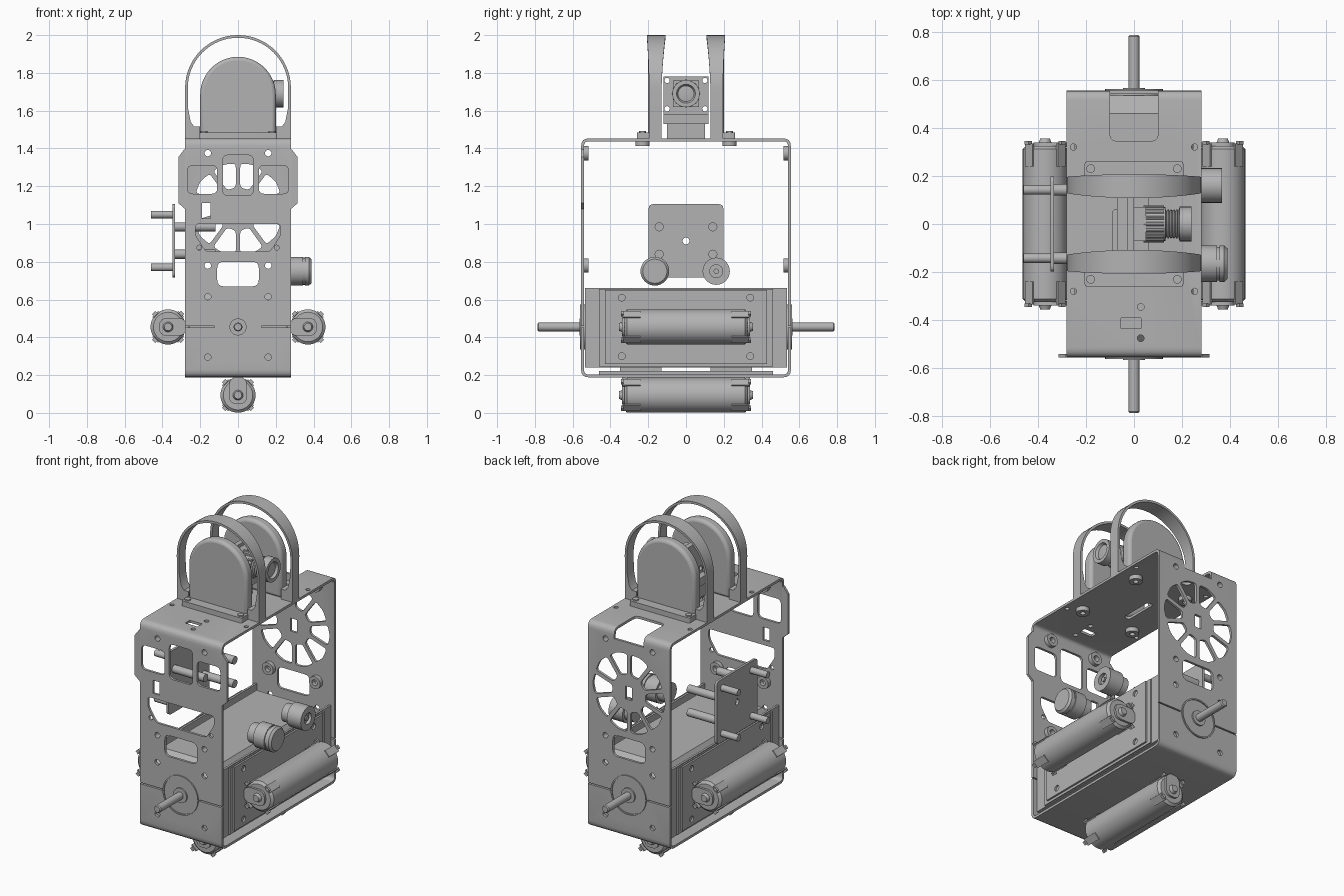
import bpy, bmesh
from math import sin, cos, pi, radians
from mathutils import Vector, Matrix

old = bpy.data.objects.get("Cube")
if old:
    bpy.data.objects.remove(old, do_unlink=True)

grey = bpy.data.materials.new("plain_grey")
grey.use_nodes = True
grey.diffuse_color = (0.45, 0.45, 0.45, 1)
grey.node_tree.nodes["Principled BSDF"].inputs["Base Color"].default_value = grey.diffuse_color
AXES = {"x": Vector((1, 0, 0)), "y": Vector((0, 1, 0)), "z": Vector((0, 0, 1))}


def finish(name, bm):
    bmesh.ops.remove_doubles(bm, verts=bm.verts, dist=1e-5)
    bmesh.ops.recalc_face_normals(bm, faces=bm.faces)
    mesh = bpy.data.meshes.new(name)
    bm.to_mesh(mesh)
    bm.free()
    mesh.materials.append(grey)
    ob = bpy.data.objects.new(name, mesh)
    bpy.context.collection.objects.link(ob)
    return ob


def rounded(pts, r=0.02, n=4):
    """Round every corner of a polygon."""
    out = []
    for i, p in enumerate(pts):
        p, a, b = Vector(p), Vector(pts[i - 1]), Vector(pts[(i + 1) % len(pts)])
        s = p + (a - p).normalized() * min(r, (a - p).length * 0.45)
        e = p + (b - p).normalized() * min(r, (b - p).length * 0.45)
        for k in range(n + 1):
            t = k / n
            out.append(tuple(s * (1 - t) ** 2 + p * 2 * t * (1 - t) + e * t * t))
    return out


def rect(u0, u1, v0, v1):
    return [(u0, v0), (u1, v0), (u1, v1), (u0, v1)]


def circle(u, v, r, n=16):
    return [(u + r * cos(2 * pi * i / n), v + r * sin(2 * pi * i / n)) for i in range(n)]


def add_prism(bm, pts, axis, a, b):
    def place(p, h):
        return {"x": (h, *p), "y": (p[0], h, p[1]), "z": (*p, h)}[axis]
    lo = [bm.verts.new(place(p, a)) for p in pts]
    hi = [bm.verts.new(place(p, b)) for p in pts]
    bm.faces.new(lo)
    bm.faces.new(hi)
    for i in range(len(pts)):
        j = (i + 1) % len(pts)
        bm.faces.new((lo[i], lo[j], hi[j], hi[i]))


def prism(name, pts, axis, a, b):
    bm = bmesh.new()
    add_prism(bm, pts, axis, a, b)
    return finish(name, bm)


def box(name, x0, x1, y0, y1, z0, z1):
    return prism(name, rect(x0, x1, y0, y1), "z", z0, z1)


def lathe(name, profile, loc, axis, n=32):
    """Spin (radius, distance) points about an axis."""
    bm = bmesh.new()
    rot = AXES["z"].rotation_difference(AXES[axis]).to_matrix()
    rings = [[bm.verts.new(Vector(loc) + rot @ Vector((r * cos(2 * pi * k / n), r * sin(2 * pi * k / n), h)))
              for r, h in profile] for k in range(n)]
    for k in range(n):
        p, q = rings[k], rings[(k + 1) % n]
        for i in range(len(profile) - 1):
            bm.faces.new((p[i], q[i], q[i + 1], p[i + 1]))
    return finish(name, bm)


def rod(name, loc, axis, r, h, n=32):
    return lathe(name, [(0, 0), (r, 0), (r, h), (0, h)], loc, axis, n)


def ring(name, loc, axis, ro, ri, h):
    return lathe(name, [(ri, 0), (ro, 0), (ro, h), (ri, h), (ri, 0)], loc, axis, 24)


def cut(ob, holes):
    """Cut prisms (points, axis, from, to) out of an object."""
    bm = bmesh.new()
    for h in holes:
        add_prism(bm, *h)
    cutter = finish("cutter", bm)
    cutter.hide_render = True
    mod = ob.modifiers.new("cut", "BOOLEAN")
    mod.operation, mod.solver, mod.object = "DIFFERENCE", "EXACT", cutter
    bpy.context.view_layer.update()
    mesh = bpy.data.meshes.new_from_object(ob.evaluated_get(bpy.context.evaluated_depsgraph_get()))
    ob.modifiers.clear()
    ob.data = mesh
    bpy.data.objects.remove(cutter, do_unlink=True)


# Bent sheet frame: outer shell with its hollow, then all openings
frame = prism("frame", rounded(rect(-0.555, 0.555, 0.188, 1.453), 0.04), "x", -0.28, 0.28)
cut(frame, [(rounded(rect(-0.54, 0.54, 0.203, 1.438), 0.026), "x", -0.4, 0.4)])
FRONT, BACK, TOP = ("y", -0.6, -0.5), ("y", 0.5, 0.6), ("z", 1.41, 1.5)
holes = []
for side in (FRONT, BACK):
    holes.append((rounded(rect(-0.11, 0.11, 0.67, 0.8), 0.035), *side))
    for s in (-1, 1):
        holes.append((rect(*sorted((s * 0.125, s * 0.3)), 0.451, 0.459), *side))
        for z in (0.295, 0.615, 0.78, 1.375):
            holes.append((circle(s * 0.16, z, 0.017), *side))
for s in (-1, 1):
    holes.append((rounded(rect(*sorted((s * 0.11, s * 0.268)), 1.16, 1.31), 0.03), *FRONT))
    holes.append((circle(s * 0.205, 0.875, 0.013), *FRONT))
    for y in (-0.28, 0.32):
        holes.append((circle(s * 0.252, y, 0.013), *TOP))
holes.append((rounded(rect(-0.08, 0.08, 1.15, 1.365), 0.03), *FRONT))
holes.append((rect(-0.19, -0.145, 1.03, 1.11), *FRONT))
holes.append((rounded([(-0.17, 0.855), (0.17, 0.855), (0.225, 0.94), (0.225, 1.0), (-0.225, 1.0), (-0.225, 0.94)], 0.02), *FRONT))
# Spoked opening in the back
HUB_Z, SPOKES = 1.08, 10
holes.append((rect(-0.022, 0.022, HUB_Z - 0.04, HUB_Z + 0.04), *BACK))
for i in range(SPOKES):
    mid, half = pi / 2 + (i + 0.5) * 2 * pi / SPOKES, pi / SPOKES
    angles = [(0.115, half - 0.1), (0.24, 0.05 - half), (0.247, 0), (0.24, half - 0.05)]
    wedge = [(0.115, 0.1 - half)] + angles[1:] + angles[:1]
    holes.append((rounded([(r * cos(mid + a), HUB_Z + r * sin(mid + a)) for r, a in wedge], 0.018), *BACK))
# Top notch and slots
holes.append((rounded(rect(-0.1, 0.1, 0.345, 0.7), 0.03), "z", 1.39, 1.5))
holes.append((rect(-0.055, 0.03, -0.435, -0.39), *TOP))
holes.append((rounded(rect(-0.09, -0.05, -0.15, 0.06), 0.02), *TOP))
for y in (-0.345, -0.475):
    holes.append((circle(0.028, y, 0.014), *TOP))
cut(frame, holes)

for s, side in ((-1, "right"), (1, "left")):
    prism("front_ear_" + side, [(s * x, z) for x, z in
          [(0.275, 1.075), (0.315, 1.11), (0.315, 1.355), (0.285, 1.395), (0.275, 1.395)]], "y", -0.555, -0.54)
    # Nuts inside the walls and roof
    for y in (-0.54, 0.515):
        for z in (0.78, 1.375):
            ring("wall_nut", (s * 0.16, y, z), "y", 0.038, 0.018, 0.025)
    for y in (-0.23, 0.23):
        ring("roof_nut", (s * 0.18, y, 1.412), "z", 0.038, 0.015, 0.027)
        rod("bracket_screw", (s * 0.18, y, 1.48), "z", 0.018, 0.012, 16)
    # Axles and hubs
    lathe("axle_" + ("front" if s < 0 else "back"),
          [(0, 0.5), (0.12, 0.5), (0.12, 0.562), (0.112, 0.562), (0.112, 0.556), (0.045, 0.556), (0.045, 0.565),
           (0.023, 0.565), (0.023, 0.78), (0.018, 0.787), (0, 0.787)], (0, 0, 0), "y", 40
          ).matrix_world = Matrix.Translation((0, 0, 0.455)) @ Matrix.Rotation(0 if s > 0 else pi, 4, "Z")

# Drive housing with a sloped top
bm = bmesh.new()
add_prism(bm, rect(-0.245, 0.245, -0.535, 0.535), "z", 0.24, 0.59)
add_prism(bm, rect(-0.245, 0.245, -0.535, 0.535), "z", 0.59, 0.66)
for v in bm.verts:
    if v.co.z > 0.65:
        v.co.x *= 0.8
        v.co.y *= 0.86
finish("drive_housing", bm)
for s in (-1, 1):
    box("side_panel", *sorted((s * 0.245, s * 0.258)), -0.535, 0.535, 0.24, 0.66)
    box("side_panel_cover", *sorted((s * 0.258, s * 0.266)), -0.46, 0.46, 0.245, 0.655)
    mount = prism("battery_mount", rect(-0.43, 0.43, 0.26, 0.65), "x", *sorted((s * 0.266, s * 0.277)))
    cut(mount, [(circle(y, z, 0.018), "x", -0.4, 0.4) for y in (-0.34, 0.34) for z in (0.3, 0.61)])
box("bottom_mount", -0.2, 0.2, -0.46, 0.46, 0.203, 0.222)
for y in (-0.24, 0.24):
    box("housing_foot", -0.18, 0.18, y - 0.11, y + 0.11, 0.222, 0.242)


# Battery with end holders, built pointing up and turned to each side
def battery(label, loc, turn):
    r = 0.093
    parts = [lathe(label + "_cell", [(0, -0.325), (0.078, -0.325), (r, -0.312), (r, 0.312), (0.078, 0.325), (0, 0.325)],
                   (0, 0, r), "y", 40)]
    for s in (-1, 1):
        parts.append(prism(label + "_holder", rounded(rect(-0.048, 0.048, -0.002, 0.14), 0.045), "y",
                           *sorted((s * 0.32, s * 0.338))))
        parts.append(lathe(label + "_contact", [(0, -0.02), (0.036, -0.02), (0.02, 0.02), (0, 0.02)] if s > 0 else
                           [(0, -0.02), (0.02, -0.02), (0.036, 0.02), (0, 0.02)], (0, s * 0.335, r), "y", 20))
        for k in range(4):
            finger = box(label + "_clip", -0.022, 0.022, *sorted((s * 0.24, s * 0.335)), 0.088, 0.097)
            tip = box(label + "_clip_tip", -0.012, 0.012, *sorted((s * 0.33, s * 0.345)), 0.09, 0.108)
            for ob in (finger, tip):
                ob.matrix_world = Matrix.Translation((0, 0, r)) @ Matrix.Rotation(pi / 4 + k * pi / 2, 4, "Y")
                parts.append(ob)
    for ob in parts:
        ob.matrix_world = Matrix.Translation(loc) @ Matrix.Rotation(radians(turn), 4, "Y") @ ob.matrix_basis


battery("left_battery", (0.277, 0, 0.455), 90)
battery("right_battery", (-0.277, 0, 0.455), -90)
battery("bottom_battery", (0, 0, 0.187), 180)

# Side buttons
lathe("front_button", [(0, 0.22), (0.06, 0.22), (0.06, 0.27), (0.076, 0.27), (0.076, 0.345), (0.07, 0.345), (0.07, 0.355),
                       (0.076, 0.355), (0.076, 0.375), (0.064, 0.388), (0, 0.388)], (0, -0.165, 0.75), "x")
lathe("back_button", [(0, 0.22), (0.055, 0.22), (0.055, 0.27), (0.072, 0.27), (0.072, 0.365), (0.034, 0.365), (0.034, 0.345),
                      (0.014, 0.345), (0.014, 0.36), (0, 0.36)], (0, 0.16, 0.75), "x")

# Circuit board on posts
board = prism("circuit_board", rounded(rect(-0.198, 0.198, 0.718, 1.105), 0.025), "x", -0.348, -0.333)
cut(board, [(circle(0, 0.91, 0.018), "x", -0.4, -0.3)])
for y in (-0.142, 0.142):
    for z in (0.77, 1.05):
        rod("outer_post", (-0.46, y, z), "x", 0.02, 0.115, 16)
    for z in (0.84, 0.985):
        rod("inner_post", (-0.335, y, z), "x", 0.024, 0.215, 16)

# Head: two rounded cheeks, each under a flared hoop
arch = [(0.2 * cos(pi * i / 24), 1.685 + 0.2 * sin(pi * i / 24)) for i in range(25)]
steps = [((0.2, 1.453), (0.28, 1.453)), ((0.2, 1.515), (0.28, 1.5)), ((0.232, 1.515), (0.28, 1.52)),
         ((0.25, 1.54), (0.28, 1.55)), ((0.264, 1.61), (0.28, 1.62))]
hoop = steps + [((0.266 * cos(a), 1.72 + 0.266 * sin(a)), (0.28 * cos(a), 1.72 + 0.28 * sin(a)))
                for a in (pi * i / 32 for i in range(33))]
hoop += [((-i[0], i[1]), (-o[0], o[1])) for i, o in reversed(steps)]
for s, label in ((-1, "front"), (1, "back")):
    cheek = prism(label + "_cheek", [(-0.2, 1.453), (0.2, 1.453)] + arch, "y", *sorted((s * 0.135, s * 0.2)))
    bev = cheek.modifiers.new("soft_edge", "BEVEL")
    bev.width, bev.segments, bev.limit_method, bev.angle_limit = 0.018, 3, "ANGLE", radians(50)
    prism(label + "_bracket", rounded(rect(-0.205, 0.205, 0.19 * s, 0.26 * s), 0.01), "z", 1.453, 1.485)
    bm = bmesh.new()
    rows = []
    for i, o in hoop:
        flare = max(0, (o[1] - 1.65) / 0.35) ** 2
        y0, y1 = s * (0.13 - 0.022 * flare), s * (0.195 + 0.012 * flare)
        rows.append([bm.verts.new((p[0], y, p[1])) for p, y in ((i, y0), (o, y0), (o, y1), (i, y1))])
    for p, q in zip(rows, rows[1:]):
        for k in range(4):
            bm.faces.new((p[k], p[k - 1], q[k - 1], q[k]))
    bm.faces.new(rows[0])
    bm.faces.new(rows[-1])
    finish(label + "_hoop", bm)

# Camera between the cheeks
box("camera_base", -0.07, 0.06, -0.12, 0.12, 1.53, 1.58)
box("camera_stand", -0.06, 0.03, -0.1, 0.1, 1.453, 1.53)
camera_board = prism("camera_board", rect(-0.12, 0.12, 1.53, 1.78), "x", -0.03, 0.0)
cut(camera_board, [(circle(y, z, 0.014), "x", -0.1, 0.1) for y in (-0.1, 0.1) for z in (1.61, 1.76)])
box("camera_body", 0.0, 0.05, -0.07, 0.07, 1.62, 1.76)
threads = [(r, 0.13 + 0.006 * i) for i, r in enumerate([0.062, 0.054] * 5)]
lathe("camera_lens", [(0, 0.03), (0.07, 0.03), (0.07, 0.13)] + threads +
      [(0.072, 0.19), (0.072, 0.24), (0.05, 0.24), (0.042, 0.225), (0, 0.23)], (0, 0, 1.69), "x")
for k in range(16):
    a = k * pi / 8
    rod("lens_rib", (0.04, 0.068 * cos(a), 1.69 + 0.068 * sin(a)), "x", 0.008, 0.085, 8)

# Smooth the round parts, keep the edges crisp
bpy.ops.object.select_all(action="DESELECT")
for ob in bpy.context.collection.objects:
    if ob.type == "MESH":
        ob.select_set(True)
        bpy.context.view_layer.objects.active = ob
bpy.ops.object.shade_smooth_by_angle(angle=radians(32))
